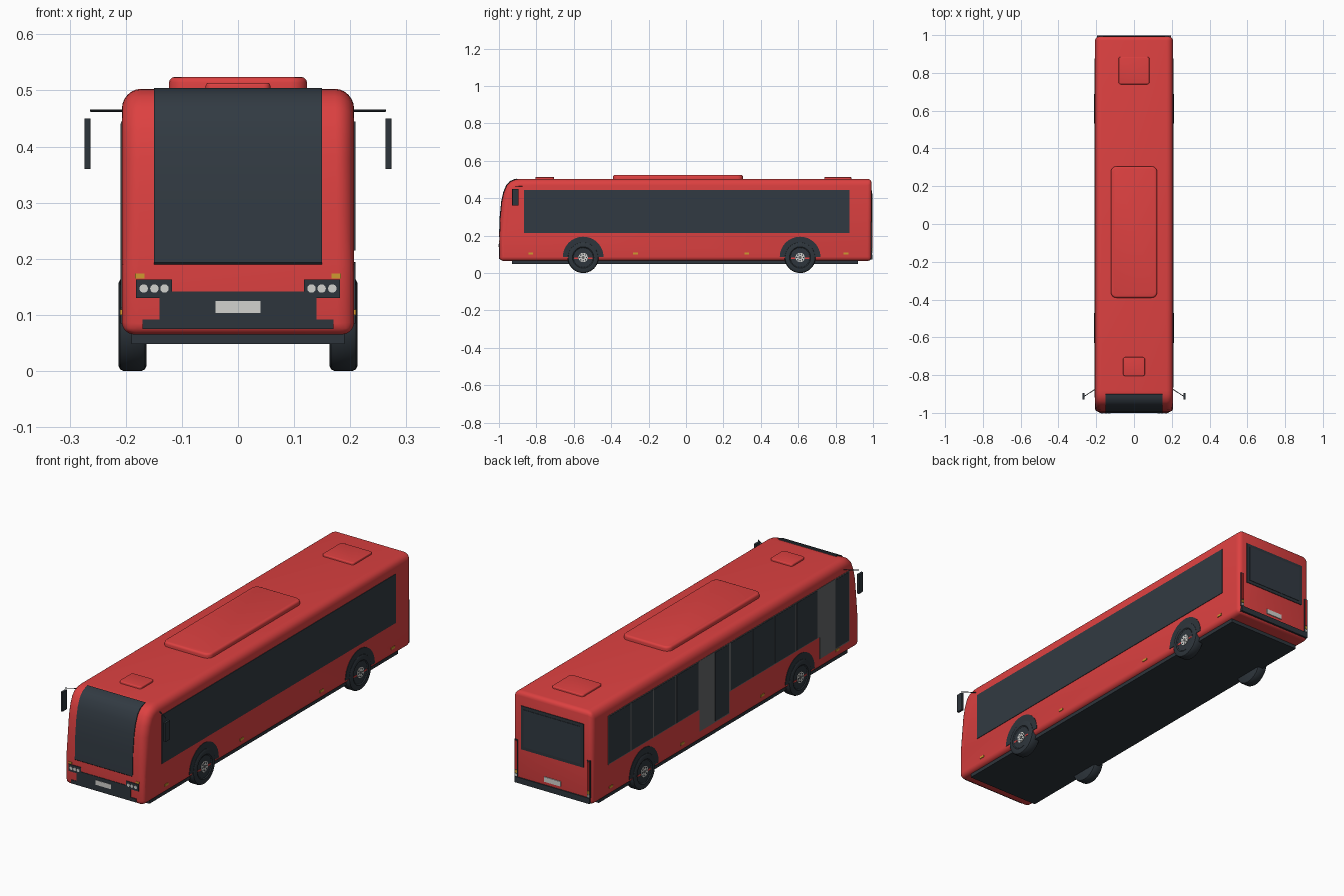
import bpy, bmesh, math
from mathutils import Matrix, Vector

if "Cube" in bpy.data.objects:
    bpy.data.objects.remove(bpy.data.objects["Cube"])


def material(name, r, g, b):
    m = bpy.data.materials.new(name)
    m.use_nodes = True
    m.diffuse_color = (r, g, b, 1)
    m.node_tree.nodes["Principled BSDF"].inputs["Base Color"].default_value = (r, g, b, 1)
    return m


RED = material("body_red", 0.72, 0.052, 0.052)
GLASS = material("dark_glass", 0.031, 0.042, 0.054)
TRIM = material("dark_trim", 0.027, 0.036, 0.045)
GREY = material("door_grey", 0.13, 0.135, 0.14)
LIGHT = material("pale_grey", 0.65, 0.65, 0.62)
AMBER = material("amber", 0.62, 0.32, 0.03)
LAMP = material("lamp_red", 0.5, 0.025, 0.025)


def finish(name, bm, mat, smooth=True):
    bmesh.ops.recalc_face_normals(bm, faces=bm.faces)
    me = bpy.data.meshes.new(name)
    bm.to_mesh(me)
    bm.free()
    ob = bpy.data.objects.new(name, me)
    bpy.context.collection.objects.link(ob)
    me.materials.append(mat)
    bpy.ops.object.select_all(action="DESELECT")
    ob.select_set(True)
    bpy.context.view_layer.objects.active = ob
    for i in range(len(ob.modifiers)):
        bpy.ops.object.modifier_apply(modifier=ob.modifiers[0].name)
    if smooth:
        bpy.ops.object.shade_smooth_by_angle(angle=math.radians(35))
    return ob


def box(name, centre, size, mat, corner=0, top=0):
    """Box; corner rounds the upright edges, top rounds the upper rim."""
    bm = bmesh.new()
    bmesh.ops.create_cube(bm, size=1)
    bmesh.ops.scale(bm, vec=size, verts=bm.verts)
    bmesh.ops.translate(bm, vec=centre, verts=bm.verts)
    if corner:
        edges = [e for e in bm.edges if abs(e.verts[0].co.z - e.verts[1].co.z) > 1e-4]
        bmesh.ops.bevel(bm, geom=edges, offset=corner, segments=5, profile=0.5, affect="EDGES")
    if top:
        zmax = centre[2] + size[2] / 2 - 1e-4
        edges = [e for e in bm.edges if all(v.co.z > zmax for v in e.verts)]
        bmesh.ops.bevel(bm, geom=edges, offset=top, segments=3, profile=0.5, affect="EDGES")
    return finish(name, bm, mat, bool(corner or top))


def span(name, x, y, z, mat):
    """Box given by its (low, high) range on each axis."""
    r = (x, y, z)
    return box(name, [(a + b) / 2 for a, b in r], [abs(b - a) for a, b in r], mat)


def prism(points, half):
    """Side profile of (y, z) points extruded across the width."""
    bm = bmesh.new()
    face = bm.faces.new([bm.verts.new((-half, y, z)) for y, z in points])
    new = bmesh.ops.extrude_face_region(bm, geom=[face])["geom"]
    bmesh.ops.translate(bm, vec=(2 * half, 0, 0), verts=[v for v in new if isinstance(v, bmesh.types.BMVert)])
    return bm


def disc(name, centre, radius, depth, axis, mat, segs=24):
    bm = bmesh.new()
    bmesh.ops.create_cone(bm, cap_ends=True, segments=segs, radius1=radius, radius2=radius, depth=depth)
    turn = Matrix.Rotation(math.pi / 2, 4, "Y" if axis == "X" else "X")
    bmesh.ops.transform(bm, matrix=Matrix.Translation(centre) @ turn, verts=bm.verts)
    return finish(name, bm, mat)


# Body shell: curved nose, tighter rounding low down than at the roof
nose = [(-.997, .065), (-.997, .19), (-.993, .30), (-.985, .38), (-.974, .43), (-.958, .468),
        (-.938, .489), (-.915, .4985), (-.9, .5015), (-.88, .503)]
bm = prism(nose + [(.992, .503), (.992, .065)], .207)
weight = bm.edges.layers.float.new("bevel_weight_edge")
for e in bm.edges:
    a, b = (v.co for v in e.verts)
    mid = (a + b) / 2
    if abs(a.x - b.x) < 1e-4:
        e[weight] = 1 if mid.z > .3 and mid.y < .9 else .62
    elif mid.y > .9 or mid.z < .1:
        e[weight] = .55
body = finish("body", bm, RED, False)
mod = body.modifiers.new("rounding", "BEVEL")
mod.limit_method, mod.width, mod.segments, mod.use_clamp_overlap = "WEIGHT", .036, 6, False
bpy.ops.object.modifier_apply(modifier=mod.name)
bpy.ops.object.shade_smooth_by_angle(angle=math.radians(35))

# Windscreen: a skin that follows the nose
skin = nose[1:9]
outer = [(y - .003, z + .003) for y, z in skin]
inner = [(y + .004, z - .004) for y, z in reversed(skin)]
finish("windscreen", prism(outer + inner, .15), GLASS)

# Underside and roof units
span("underside", (-.19, .19), (-.93, .92), (.048, .07), TRIM)
box("roof_unit", (0, -.043, .509), (.246, .695, .03), RED, .03, .01)
box("front_hatch", (0, -.755, .505), (.115, .1, .016), RED, .012, .004)
box("rear_hatch", (0, .812, .505), (.164, .145, .016), RED, .012, .004)

# Front panels
span("grille_panel", (-.14, .14), (-.9995, -.98), (.092, .142), TRIM)
span("front_bumper_strip", (-.17, .17), (-.9995, -.975), (.075, .092), TRIM)
span("front_plate", (-.04, .04), (-1.001, -.995), (.103, .125), LIGHT)
for s in (1, -1):
    span("headlight_housing", (s * .118, s * .182), (-1, -.98), (.13, .163), TRIM)
    for x in (.131, .149, .168):
        disc("headlight", (s * x, -.999, .147), .0075, .006, "Y", LIGHT)
    span("front_indicator", (s * .167, s * .184), (-.999, -.98), (.165, .174), AMBER)

# Rear panels and lamps
span("rear_window_frame", (-.163, .163), (.985, .995), (.235, .44), TRIM)
span("rear_window", (-.148, .148), (.99, .997), (.25, .425), GLASS)
span("rear_plate", (-.043, .043), (.99, .996), (.115, .138), LIGHT)
span("rear_bumper_strip", (-.195, .195), (.975, .997), (.073, .1), TRIM)
for s in (1, -1):
    span("tail_lamp_housing", (s * .18, s * .197), (.98, .994), (.1, .275), TRIM)
    span("tail_lamp", (s * .183, s * .194), (.985, .997), (.135, .27), LAMP)
    span("rear_indicator", (s * .183, s * .194), (.985, .997), (.118, .132), AMBER)
    span("reverse_lamp", (s * .183, s * .194), (.985, .997), (.103, .115), LIGHT)

# Left side: one unbroken band of glass
span("left_window_band", (.203, .2095), (-.865, .875), (.215, .445), GLASS)

# Right side: separate panes and two doors, each door with one glazed leaf
RIGHT = (-.2085, -.203)
PANE = (-.2098, -.204)
span("right_window_frame", RIGHT, (-.91, .875), (.215, .445), GREY)
for start, width, count in ((.872, .168, 4), (-.035, .163, 4)):
    for i in range(count):
        y = start - i * width
        span("right_window", PANE, (y - width + .008, y), (.219, .441), GLASS)
for y in (.197, -.697):
    span("door", RIGHT, (y - .222, y), (.112, .445), GREY)
    span("door_glass", PANE, (y - .217, y - .115), (.118, .44), GLASS)

# Side markers
for s in (1, -1):
    for y in (-.83, -.27, .325, .855):
        box("side_marker", (s * .206, y, .105), (.008, .026, .01), AMBER)

# Mirrors on thin arms
for s in (1, -1):
    box("mirror", (s * .268, -.912, .405), (.011, .034, .09), TRIM, .003)
    start, end = Vector((s * .19, -.865, .464)), Vector((s * .263, -.912, .464))
    bm = bmesh.new()
    bmesh.ops.create_cone(bm, cap_ends=True, segments=8, radius1=.002, radius2=.002, depth=(end - start).length)
    turn = (end - start).to_track_quat("Z", "Y").to_matrix().to_4x4()
    bmesh.ops.transform(bm, matrix=Matrix.Translation((start + end) / 2) @ turn, verts=bm.verts)
    finish("mirror_arm", bm, TRIM)

# Wheels: lathed tyre with dished rim, hub and bolts, under a dark arch
tyre = [(.163, 0), (.163, .074), (.166, .08), (.172, .083), (.204, .083), (.21, .08),
        (.213, .074), (.213, .057), (.2095, .052), (.2095, 0)]
for s in (1, -1):
    for y in (-.55, .61):
        bm = bmesh.new()
        verts = [bm.verts.new((s * x, y, .083 + r)) for x, r in tyre]
        edges = [bm.edges.new(p) for p in zip(verts, verts[1:])]
        bmesh.ops.spin(bm, geom=verts + edges, cent=(0, y, .083), axis=(1, 0, 0), angle=math.tau, steps=40)
        bmesh.ops.remove_doubles(bm, verts=bm.verts, dist=1e-5)
        finish("tyre", bm, TRIM)
        arc = [(y + .109 * math.cos(i * math.pi / 24), .085 + .109 * math.sin(i * math.pi / 24)) for i in range(25)]
        bm = prism(arc, .0035)
        bmesh.ops.translate(bm, vec=(s * .2055, 0, 0), verts=bm.verts)
        finish("wheel_arch", bm, TRIM)
        disc("hub", (s * .209, y, .083), .025, .006, "X", LIGHT)
        disc("hub_cap", (s * .21, y, .083), .008, .006, "X", GREY)
        for i in range(8):
            a = i * math.tau / 8
            disc("hub_bolt", (s * .21, y + .018 * math.cos(a), .083 + .018 * math.sin(a)), .004, .005, "X", TRIM, 8)
        for t in (1, -1):
            box("rim_accent", (s * .209, y + t * .038, .079), (.003, .022, .007), RED)
